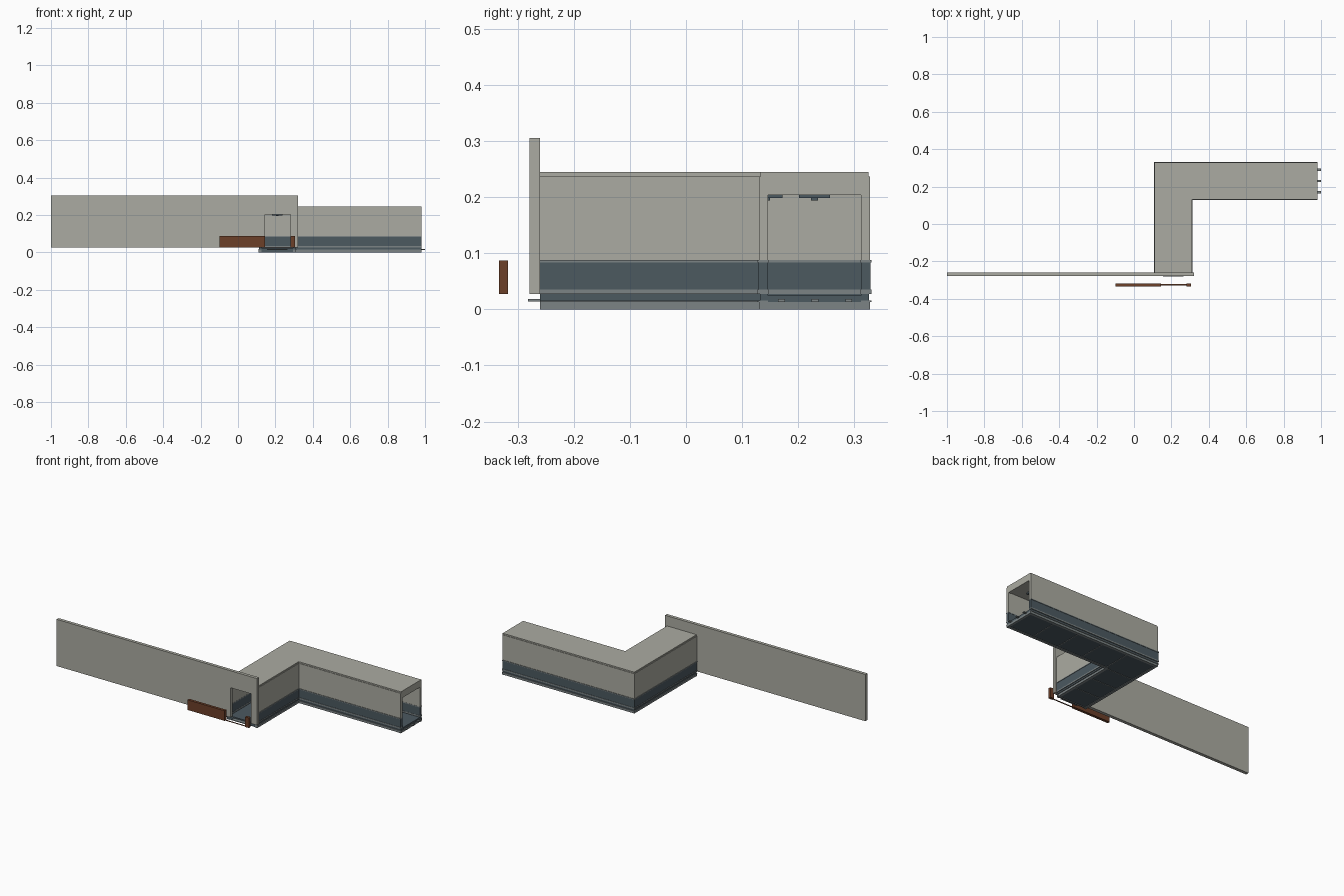
import bpy
import bmesh

cube = bpy.data.objects.get("Cube")
if cube:
    bpy.data.objects.remove(cube, do_unlink=True)


def material(name, rgb):
    m = bpy.data.materials.new(name)
    m.use_nodes = True
    m.diffuse_color = (*rgb, 1)
    m.node_tree.nodes["Principled BSDF"].inputs["Base Color"].default_value = (*rgb, 1)
    return m


PLASTER = material("warm grey plaster", (0.41, 0.41, 0.36))
TEAL = material("dark slate blue", (0.072, 0.10, 0.118))
TRIM = material("blue grey trim", (0.20, 0.23, 0.235))
WOOD = material("brown wood", (0.15, 0.05, 0.022))

# Corridor plan: outer left/right of the short leg, ends and sides of the long leg
WEST, EAST, SOUTH, NORTH = 0.11, 0.31, -0.26, 0.328
INNER, END = 0.13, 0.98


def prism(name, pts, axis, lo, hi, mat):
    """Extrude a 2D outline along an axis."""
    place = {"x": lambda p, q, d: (d, p, q),
             "y": lambda p, q, d: (p, d, q),
             "z": lambda p, q, d: (p, q, d)}[axis]
    bm = bmesh.new()
    rings = [[bm.verts.new(place(p, q, d)) for p, q in pts] for d in (lo, hi)]
    for ring in rings:
        bm.faces.new(ring)
    n = len(pts)
    for i in range(n):
        j = (i + 1) % n
        bm.faces.new((rings[0][i], rings[0][j], rings[1][j], rings[1][i]))
    bmesh.ops.recalc_face_normals(bm, faces=bm.faces)
    mesh = bpy.data.meshes.new(name)
    bm.to_mesh(mesh)
    bm.free()
    mesh.materials.append(mat)
    ob = bpy.data.objects.new(name, mesh)
    bpy.context.collection.objects.link(ob)
    return ob


def box(name, x, y, z, mat):
    pts = [(x[0], y[0]), (x[1], y[0]), (x[1], y[1]), (x[0], y[1])]
    return prism(name, pts, "z", z[0], z[1], mat)


def outer_path(d):
    return [(WEST + d, SOUTH), (WEST + d, NORTH - d), (END, NORTH - d)]


def inner_path(d):
    return [(EAST - d, SOUTH), (EAST - d, INNER + d), (END, INNER + d)]


def wall_run(name, a, b, z, mat):
    """Strips following both corridor walls, from inset a to inset b."""
    for side, path in (("outer", outer_path), ("inner", inner_path)):
        prism(f"{side}_{name}", path(a) + path(b)[::-1], "z", z[0], z[1], mat)


def slab(name, d, z, mat):
    """Solid slab over the whole corridor plan, inset by d."""
    prism(name, outer_path(d) + inner_path(d)[::-1], "z", z[0], z[1], mat)


# Corridor walls, banded from the bottom up
T = 0.016
wall_run("skirt", 0.001, T, (0, 0.013), TRIM)
wall_run("skirt_rail", -0.003, T, (0.013, 0.016), TRIM)
wall_run("base_recess", 0.002, T, (0.016, 0.027), TEAL)
wall_run("lower_trim", -0.003, T + 0.001, (0.027, 0.035), TRIM)
wall_run("wainscot", -0.001, T, (0.035, 0.083), TEAL)
wall_run("upper_trim", -0.003, T + 0.001, (0.083, 0.088), TRIM)
wall_run("wall", 0, T, (0.088, 0.237), PLASTER)

# Roof, ceiling and floor
slab("roof", 0.003, (0.237, 0.245), PLASTER)
slab("ceiling", T, (0.206, 0.212), PLASTER)
slab("floor", 0.004, (0.003, 0.025), TEAL)
box("end_lintel", (END - 0.015, END), (INNER + T, NORTH - T), (0.204, 0.237), PLASTER)
box("end_sill", (END - 0.01, END + 0.002), (INNER, NORTH), (0, 0.013), TRIM)
box("front_sill", (WEST, EAST), (SOUTH + 0.004, SOUTH + 0.012), (0, 0.013), TRIM)

# Beams dividing the underside into panels
for i in range(5):
    x = EAST + i * 0.167 - 0.003
    box(f"long_floor_beam_{i}", (x, x + 0.005), (INNER + T, NORTH - T), (0.001, 0.006), TRIM)
for i in range(3):
    y = INNER - i * 0.13
    box(f"short_floor_beam_{i}", (WEST + T, EAST - T), (y, y + 0.005), (0.001, 0.006), TRIM)


# Hanging ceiling lamps
def lamp(name, x, y):
    box(name + "_pan", (x - 0.028, x + 0.028), (y - 0.028, y + 0.028), (0.198, 0.206), TEAL)
    box(name + "_bulb", (x - 0.006, x + 0.006), (y - 0.006, y + 0.006), (0.194, 0.198), TEAL)


for i in range(4):
    lamp(f"long_lamp_{i}", 0.38 + i * 0.165, 0.229)
for i in range(3):
    lamp(f"short_lamp_{i}", 0.21, 0.144 - i * 0.14)

# Coupling clips at the open end
for i, y in enumerate((0.17, 0.23, 0.29)):
    box(f"end_clip_{i}", (END, 1.0), (y - 0.006, y + 0.006), (0.013, 0.018), TRIM)

# Long front wall with a doorway
prism("front_wall", [(-1, 0.027), (0.145, 0.027), (0.145, 0.204), (0.28, 0.204),
                     (0.28, 0.027), (0.32, 0.027), (0.32, 0.305), (-1, 0.305)],
      "y", -0.279, -0.26, PLASTER)
box("threshold", (0.155, 0.265), (-0.282, -0.255), (0.014, 0.018), TRIM)

# Low wooden fence in front of the doorway
box("fence_long", (-0.1, 0.145), (-0.333, -0.317), (0.027, 0.087), WOOD)
box("fence_short", (0.28, 0.305), (-0.333, -0.317), (0.027, 0.087), WOOD)
box("fence_ground_bar", (0.145, 0.28), (-0.328, -0.322), (0.027, 0.03), WOOD)
